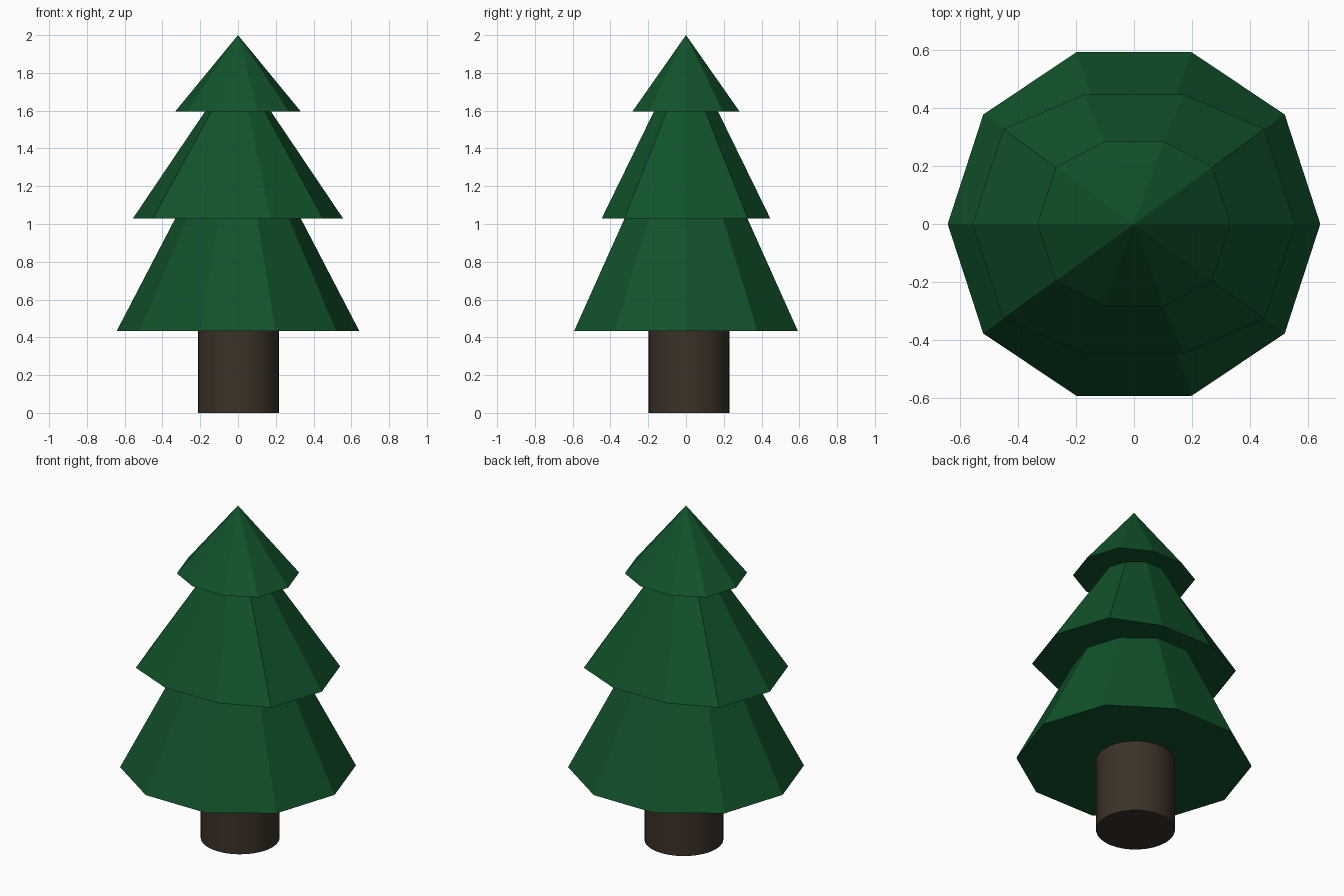
import bpy
import bmesh
import math

cube = bpy.data.objects.get("Cube")
if cube:
    bpy.data.objects.remove(cube, do_unlink=True)


def make_material(name, rgb):
    mat = bpy.data.materials.new(name)
    mat.use_nodes = True
    mat.diffuse_color = (*rgb, 1)
    mat.node_tree.nodes["Principled BSDF"].inputs["Base Color"].default_value = (*rgb, 1)
    return mat


green = make_material("pine_green", (0.0055, 0.085, 0.023))
bark = make_material("dark_bark", (0.045, 0.031, 0.02))

SIDES = 10


def add_ring(bm, radius, flat_y, z):
    """Ten-sided ring whose front and back edges sit at flat_y."""
    ring = []
    for i in range(SIDES):
        a = math.tau * i / SIDES
        y = radius * math.sin(a)
        if i % 5 in (2, 3):
            y = math.copysign(flat_y, y)
        ring.append(bm.verts.new((radius * math.cos(a), y, z)))
    return ring


# Foliage: stacked tiers, each with a wide skirt and a narrow neck
profile = [
    (0.642, 0.592, 0.434), (0.332, 0.325, 1.03),
    (0.556, 0.446, 1.03), (0.175, 0.17, 1.595),
    (0.333, 0.284, 1.595),
]
bm = bmesh.new()
rings = [add_ring(bm, *row) for row in profile]
tip = bm.verts.new((0, 0, 2))
bm.faces.new(rings[0][::-1])
for i in range(SIDES):
    j = (i + 1) % SIDES
    for low, high in zip(rings, rings[1:]):
        bm.faces.new((low[i], low[j], high[j], high[i]))
    bm.faces.new((rings[-1][i], rings[-1][j], tip))
bmesh.ops.recalc_face_normals(bm, faces=bm.faces)
mesh = bpy.data.meshes.new("foliage")
bm.to_mesh(mesh)
bm.free()
mesh.materials.append(green)
foliage = bpy.data.objects.new("foliage", mesh)
bpy.context.collection.objects.link(foliage)

# Trunk: smooth cylinder, slightly off centre, reaching into the foliage
height = 0.45
bpy.ops.mesh.primitive_cylinder_add(
    vertices=32, radius=0.215, depth=height, location=(0.003, 0.016, height / 2))
trunk = bpy.context.object
trunk.name = "trunk"
trunk.data.materials.append(bark)
bpy.ops.object.shade_smooth_by_angle(angle=math.radians(30))
